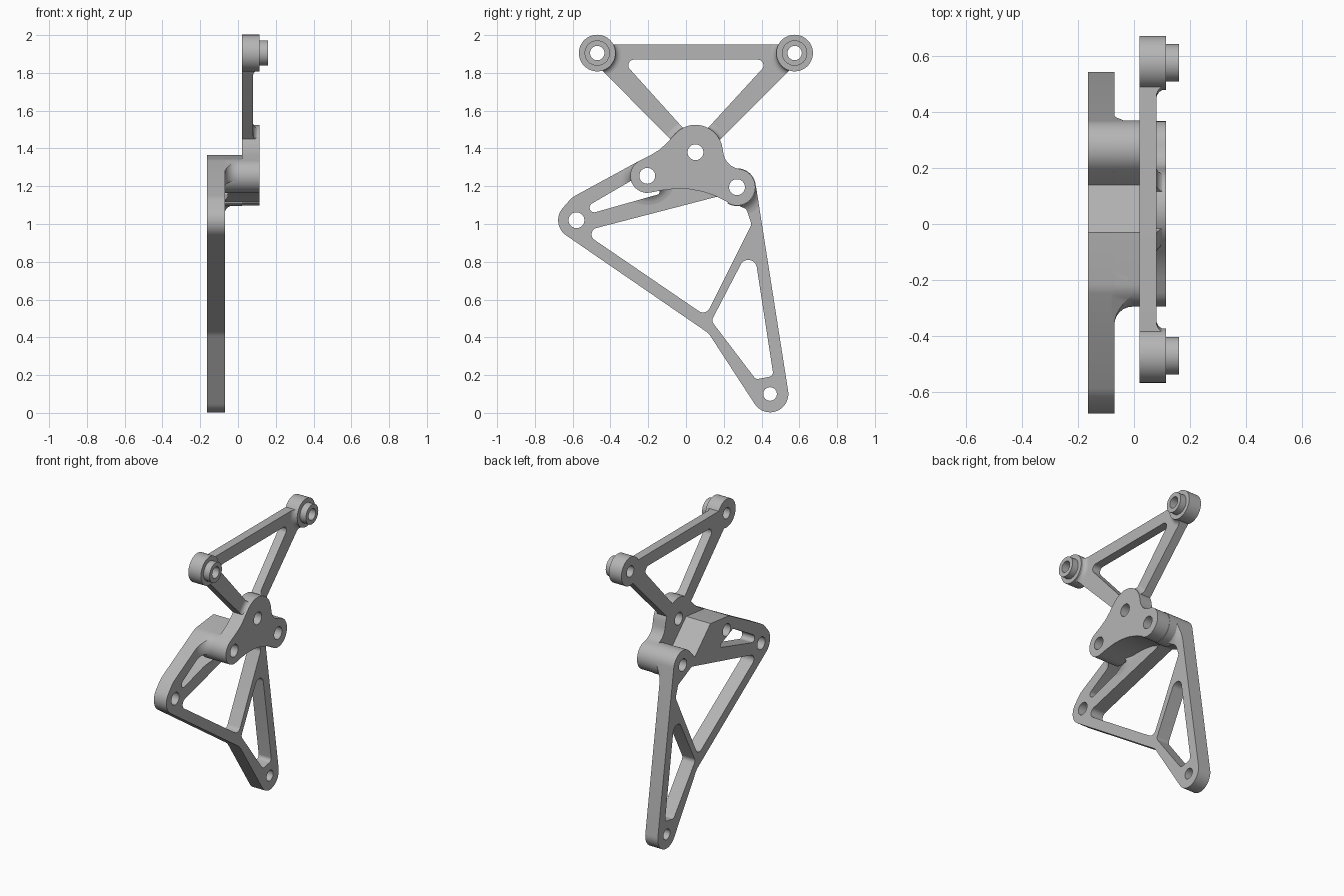
import bpy, bmesh
from math import acos, atan2, cos, sin, pi, hypot
from mathutils import Matrix

cube = bpy.data.objects.get("Cube")
if cube:
    bpy.data.objects.remove(cube, do_unlink=True)

metal = bpy.data.materials.new("light grey metal")
metal.use_nodes = True
GREY = (0.46, 0.46, 0.46, 1)
metal.diffuse_color = GREY
metal.node_tree.nodes["Principled BSDF"].inputs["Base Color"].default_value = GREY

# Local xy of a profile becomes world yz, its depth runs along world x
SIDEWAYS = Matrix(((0, 0, 1, 0), (1, 0, 0, 0), (0, 1, 0, 0), (0, 0, 0, 1)))


def belt(circles):
    """Counter-clockwise belt round circles (y, z, r); negative r is a concave bend."""
    count = len(circles)
    normals = []
    for i, (y1, z1, r1) in enumerate(circles):
        y2, z2, r2 = circles[(i + 1) % count]
        dy, dz = y2 - y1, z2 - z1
        ratio = max(-1, min(1, (r1 - r2) / hypot(dy, dz)))
        normals.append(atan2(dz, dy) - acos(ratio))
    points = []
    for i, (y, z, r) in enumerate(circles):
        if r == 0:
            points.append((y, z))
            continue
        start, end = normals[i - 1], normals[i]
        sweep = (end - start) % (2 * pi) if r > 0 else -((start - end) % (2 * pi))
        if abs(sweep) > 1.9 * pi:
            sweep = 0
        steps = max(1, int(abs(sweep) / 0.13))
        for k in range(steps + 1):
            a = start + sweep * k / steps
            points.append((y + r * cos(a), z + r * sin(a)))
    return points


def ring(y, z, r, steps=40):
    return [(y + r * cos(2 * pi * k / steps), z + r * sin(2 * pi * k / steps))
            for k in range(steps)]


def finish(obj):
    obj.data.materials.clear()
    obj.data.materials.append(metal)
    bpy.ops.object.select_all(action='DESELECT')
    obj.select_set(True)
    bpy.context.view_layer.objects.active = obj
    bpy.ops.object.shade_smooth_by_angle(angle=0.5)
    return obj


def slab(name, x0, x1, loops):
    """Filled outline with holes, extruded from x0 to x1."""
    curve = bpy.data.curves.new(name, 'CURVE')
    curve.dimensions = '2D'
    curve.fill_mode = 'BOTH'
    curve.extrude = (x1 - x0) / 2
    for loop in loops:
        spline = curve.splines.new('POLY')
        spline.points.add(len(loop) - 1)
        for point, (y, z) in zip(spline.points, loop):
            point.co = (y, z, 0, 1)
        spline.use_cyclic_u = True
    helper = bpy.data.objects.new(name + " outline", curve)
    bpy.context.collection.objects.link(helper)
    graph = bpy.context.evaluated_depsgraph_get()
    mesh = bpy.data.meshes.new_from_object(helper.evaluated_get(graph))
    bpy.data.objects.remove(helper, do_unlink=True)
    bpy.data.curves.remove(curve)
    mesh.name = name
    mesh.transform(Matrix.Translation(((x0 + x1) / 2, 0, 0)) @ SIDEWAYS)
    bm = bmesh.new()
    bm.from_mesh(mesh)
    bmesh.ops.remove_doubles(bm, verts=bm.verts, dist=1e-5)
    bmesh.ops.recalc_face_normals(bm, faces=bm.faces)
    bm.to_mesh(mesh)
    bm.free()
    obj = bpy.data.objects.new(name, mesh)
    bpy.context.collection.objects.link(obj)
    return finish(obj)


def fillet(name, x, y, z, r, size, hole, clip_loops):
    """Concave flare round a boss, trimmed to the outline of the plate it stands on."""
    profile = [(x - 0.01, hole), (x - 0.01, r + size)]
    for k in range(7):
        a = k / 6 * pi / 2
        profile.append((x + size * (1 - cos(a)), r + size * (1 - sin(a))))
    profile.append((x + size, hole))
    bm = bmesh.new()
    steps = 48
    rows = [[bm.verts.new((px, y + pr * cos(2 * pi * k / steps), z + pr * sin(2 * pi * k / steps)))
             for k in range(steps)] for px, pr in profile]
    for i in range(len(rows)):
        a, b = rows[i], rows[(i + 1) % len(rows)]
        for k in range(steps):
            n = (k + 1) % steps
            bm.faces.new((a[k], a[n], b[n], b[k]))
    bmesh.ops.recalc_face_normals(bm, faces=bm.faces)
    mesh = bpy.data.meshes.new(name)
    bm.to_mesh(mesh)
    bm.free()
    obj = bpy.data.objects.new(name, mesh)
    bpy.context.collection.objects.link(obj)
    cutter = slab("trim helper", x - 0.05, x + 0.1, clip_loops)
    cutter.hide_render = True
    trim = obj.modifiers.new("trim", 'BOOLEAN')
    trim.operation = 'INTERSECT'
    trim.solver = 'EXACT'
    trim.object = cutter
    bpy.context.view_layer.objects.active = obj
    bpy.ops.object.modifier_apply(modifier="trim")
    bpy.data.objects.remove(cutter, do_unlink=True)
    finish(obj)


# Shared pivot positions (y, z)
RIGHT, LEFT, TOP = (0.27, 1.195), (-0.205, 1.255), (0.05, 1.38)
END, FOOT = (-0.58, 1.02), (0.445, 0.1)
BOSSES = {"rear": (0.575, 1.905), "front": (-0.47, 1.905)}
lobe_holes = [ring(*RIGHT, 0.042), ring(*LEFT, 0.042)]
arch = (-0.035, 0.69, -0.497)
saddle = [(*RIGHT, 0.1), (0.14, 1.2, 0), (-0.03, 1.365, 0), (*LEFT, 0.09)]

# Lower plate with its three windows
plate_outline = belt([(*FOOT, 0.097)] + saddle +
                     [(-0.535, 1.055, 0.108), (*END, 0.097), (0.047, 0.35, -0.1)])
big_window = belt([(-0.465, 0.945, 0.035), (0.09, 0.572, 0.04), (0.315, 1.0, 0.03),
                   (0.3, 1.06, 0.025), (0.17, 1.115, 0.03)])
low_window = belt([(0.33, 0.765, 0.045), (0.17, 0.49, 0.03),
                   (0.38, 0.205, 0.025), (0.435, 0.215, 0.025)])
slot_window = belt([(-0.485, 1.087, 0.025), (-0.155, 1.17, 0.015), (-0.275, 1.215, 0.02)])
plate_loops = [plate_outline, big_window, low_window, slot_window]
slab("lower_plate", -0.165, -0.07,
     plate_loops + lobe_holes + [ring(*END, 0.042), ring(*FOOT, 0.036)])

# Spacer block joining the plate to the hub
slab("spacer_block", -0.07, 0.02, [belt(saddle + [arch])] + lobe_holes)
for side, spot in (("rear", RIGHT), ("front", LEFT)):
    fillet(side + "_lobe_fillet", -0.07, *spot, 0.09, 0.065, 0.042, plate_loops)

# Three-lobed hub
hub_outline = belt([(*RIGHT, 0.097), (0.295, 1.389, -0.098), (*TOP, 0.145),
                    (-0.319, 1.628, -0.295), (*LEFT, 0.09), arch])
slab("hub", 0.02, 0.115, [hub_outline, ring(*TOP, 0.042)] + lobe_holes)

# Upper triangular frame
bar = 0.046
frame_outline = belt([(*BOSSES["rear"], bar), (*BOSSES["front"], bar), (*TOP, bar)])
frame_window = belt([(0.38, 1.84, 0.03), (-0.275, 1.84, 0.03), (0.05, 1.48, 0.03)])
boss_holes = [ring(*spot, 0.038) for spot in BOSSES.values()]
slab("upper_frame", 0.02, 0.08,
     [frame_outline, frame_window, ring(*TOP, 0.042)] + boss_holes)
fillet("hub_fillet", 0.08, *TOP, 0.142, 0.034, 0.042, [frame_outline, frame_window])

# Bosses with stepped spigots
for side, spot in BOSSES.items():
    hole = ring(*spot, 0.038)
    slab(side + "_boss", 0.02, 0.115, [ring(*spot, 0.097, 64), hole])
    slab(side + "_spigot", 0.115, 0.16, [ring(*spot, 0.067, 48), hole])
    fillet(side + "_boss_fillet", 0.08, *spot, 0.094, 0.034, 0.038,
           [frame_outline, frame_window])
